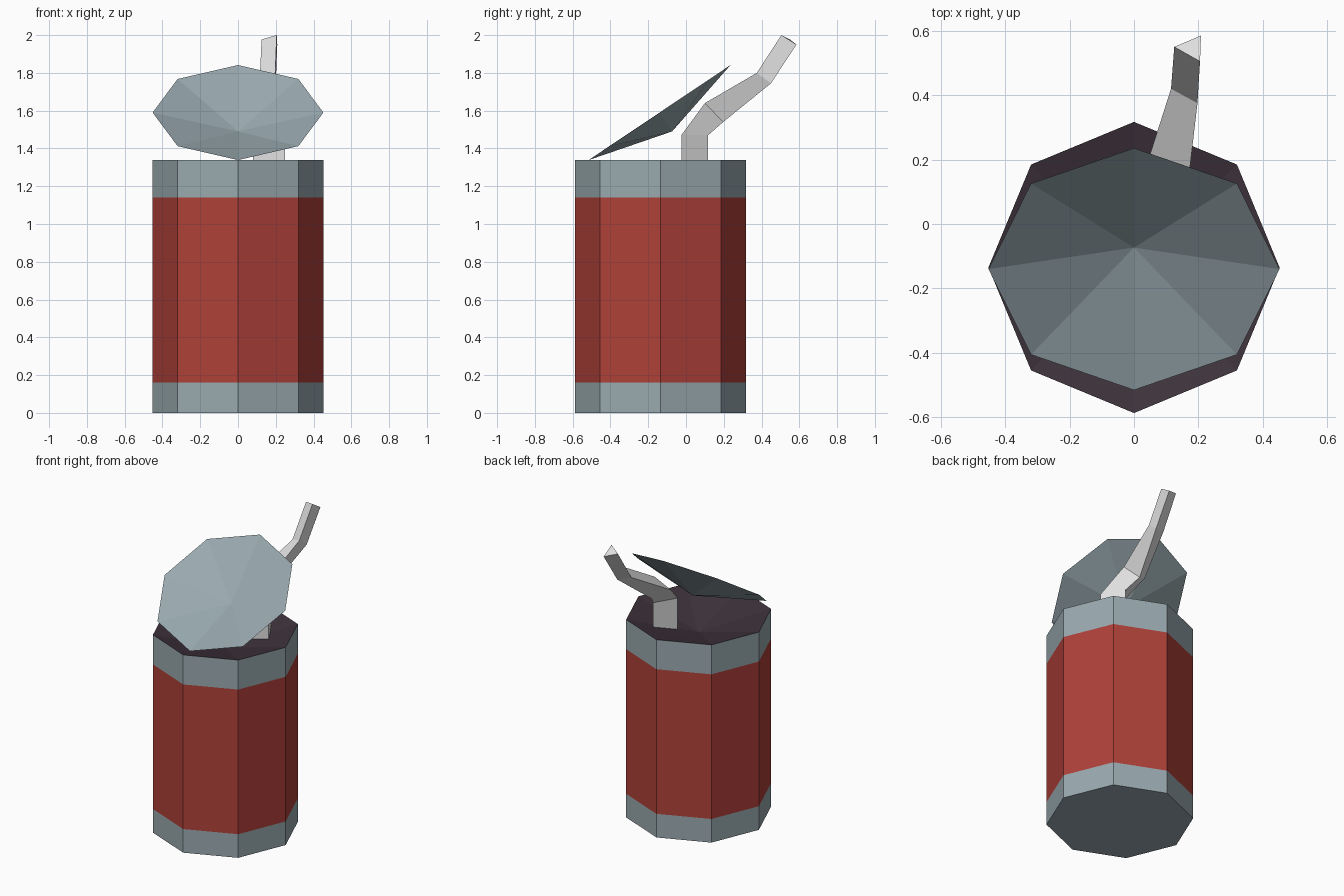
import bpy, bmesh, math
from mathutils import Matrix, Vector

if "Cube" in bpy.data.objects:
    bpy.data.objects.remove(bpy.data.objects["Cube"])


def material(name, rgb):
    m = bpy.data.materials.new(name)
    m.diffuse_color = (*rgb, 1)
    m.use_nodes = True
    m.node_tree.nodes["Principled BSDF"].inputs["Base Color"].default_value = m.diffuse_color
    return m


GREY = material("blue_grey_metal", (0.32, 0.40, 0.43))
RED = material("label_red", (0.43, 0.052, 0.041))
DARK = material("dark_inside", (0.048, 0.033, 0.044))
PALE = material("pale_straw", (0.76, 0.76, 0.76))

SIDES, RADIUS, CENTRE_Y, DISH = 8, 0.452, -0.135, 0.12


def octagon(z):
    return [Vector((RADIUS * math.cos(i * math.tau / SIDES),
                    RADIUS * math.sin(i * math.tau / SIDES), z)) for i in range(SIDES)]


def finish(bm, name, mats):
    mesh = bpy.data.meshes.new(name)
    bm.to_mesh(mesh)
    bm.free()
    for m in mats:
        mesh.materials.append(m)
    obj = bpy.data.objects.new(name, mesh)
    bpy.context.collection.objects.link(obj)
    return obj


def loft(bm, rings, band_mats=None):
    """Join counter-clockwise rings from bottom to top; return vertex rings."""
    vr = [[bm.verts.new(p) for p in r] for r in rings]
    n = len(vr[0])
    for b in range(len(vr) - 1):
        for i in range(n):
            j = (i + 1) % n
            f = bm.faces.new((vr[b][i], vr[b][j], vr[b + 1][j], vr[b + 1][i]))
            f.material_index = band_mats[b] if band_mats else 0
    bm.faces.new(vr[0][::-1])
    return vr


def dish(bm, ring, mat=0):
    """Fan of triangles to a sunken middle point."""
    mid = bm.verts.new((0, 0, ring[0].co.z - DISH))
    for i in range(len(ring)):
        f = bm.faces.new((ring[i], ring[(i + 1) % len(ring)], mid))
        f.material_index = mat


# Can body: grey base band, red label, grey top band, dark sunken top
bm = bmesh.new()
rings = loft(bm, [octagon(z) for z in (0, 0.16, 1.14, 1.34)], [0, 1, 0])
dish(bm, rings[-1], 2)
finish(bm, "can_body", [GREY, RED, DARK]).location = (0, CENTRE_Y, 0)

# Opened lid: dished sheet tilted back from the front rim
bm = bmesh.new()
dish(bm, [bm.verts.new(p) for p in octagon(0)])
lid = finish(bm, "open_lid", [GREY])
lid.matrix_world = Matrix.Translation((0, -0.14, 1.59)) @ Matrix.Rotation(math.radians(33.8), 4, 'X')

# Bent three-sided straw, tapering to the tip
bm = bmesh.new()
base = [(0.248, -0.025), (0.165, 0.117), (0.08, -0.025)]
straw = loft(bm, [
    [(x, y, 1.22) for x, y in base],
    [(x, y, 1.47) for x, y in base],
    [(0.165, 0.10, 1.64), (0.12, 0.197, 1.54), (0.022, 0.13, 1.60)],
    [(0.197, 0.375, 1.80), (0.20, 0.45, 1.745), (0.115, 0.42, 1.77)],
    [(0.205, 0.505, 2.0), (0.208, 0.585, 1.95), (0.125, 0.55, 1.977)],
])
bm.faces.new(straw[-1])
finish(bm, "bent_straw", [PALE])
